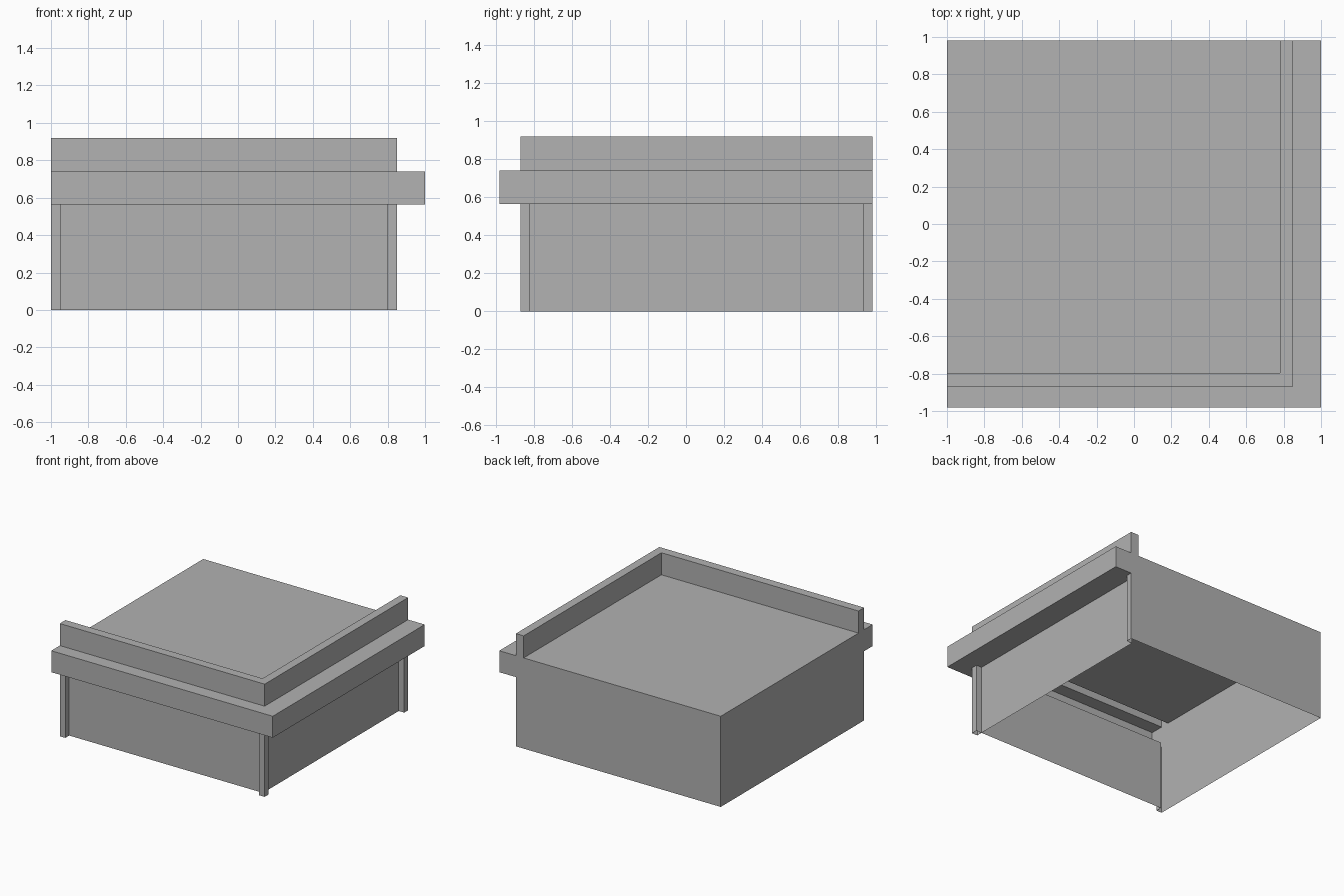
import bpy

cube = bpy.data.objects.get("Cube")
if cube:
    bpy.data.objects.remove(cube, do_unlink=True)

# Main dimensions
LEFT, BACK = -1.0, 0.98
RIGHT, FRONT = 0.85, -0.87
ROOF, LEDGE = 0.74, 0.565
POST = 0.05

grey = bpy.data.materials.new("plain_grey")
grey.use_nodes = True
grey.diffuse_color = (0.445, 0.445, 0.445, 1)
grey.node_tree.nodes["Principled BSDF"].inputs["Base Color"].default_value = grey.diffuse_color


def add_part(name, polygons):
    """Make an object from a list of polygons, each a list of points."""
    verts, faces, index = [], [], {}
    for poly in polygons:
        face = []
        for p in poly:
            if p not in index:
                index[p] = len(verts)
                verts.append(p)
            face.append(index[p])
        faces.append(face)
    mesh = bpy.data.meshes.new(name)
    mesh.from_pydata(verts, [], faces)
    mesh.materials.append(grey)
    obj = bpy.data.objects.new(name, mesh)
    bpy.context.collection.objects.link(obj)
    return obj


# Parapet and ledge profile: side x, front y, height
profile = [
    (0.78, -0.797, ROOF), (0.78, -0.797, 0.92),
    (RIGHT, FRONT, 0.92), (RIGHT, FRONT, ROOF),
    (1.0, BACK * -1, ROOF), (1.0, BACK * -1, LEDGE),
    (RIGHT, FRONT, LEDGE),
]

# Sweep the profile along the front and the right side
trim = []
for (x0, y0, z0), (x1, y1, z1) in zip(profile, profile[1:]):
    trim.append([(LEFT, y0, z0), (LEFT, y1, z1), (x1, y1, z1), (x0, y0, z0)])
    trim.append([(x0, y0, z0), (x1, y1, z1), (x1, BACK, z1), (x0, BACK, z0)])
add_part("parapet_and_ledge", trim)

# Flat roof inside the parapet
rx, ry, _ = profile[0]
add_part("roof", [[(LEFT, ry, ROOF), (rx, ry, ROOF), (rx, BACK, ROOF), (LEFT, BACK, ROOF)]])

# Recessed front and right walls with corner posts, as one folded strip
ix, iy = RIGHT - POST, FRONT + POST
path = [
    (LEFT, FRONT), (LEFT + POST, FRONT), (LEFT + POST, iy), (ix, iy),
    (ix, FRONT), (RIGHT, FRONT), (RIGHT, iy), (ix, iy),
    (ix, BACK - POST), (RIGHT, BACK - POST), (RIGHT, BACK),
]
add_part("recessed_walls", [
    [(*a, 0.0), (*b, 0.0), (*b, LEDGE), (*a, LEDGE)] for a, b in zip(path, path[1:])
])

# Undersides over the wall recesses
recesses = [(LEFT + POST, FRONT, ix, iy), (ix, iy, RIGHT, BACK - POST)]
add_part("recess_soffits", [
    [(x0, y0, LEDGE), (x0, y1, LEDGE), (x1, y1, LEDGE), (x1, y0, LEDGE)]
    for x0, y0, x1, y1 in recesses
])

# Flat end walls that follow the profile outline
add_part("back_wall", [
    [(LEFT, BACK, 0.0), (LEFT, BACK, ROOF)]
    + [(x, BACK, z) for x, y, z in profile] + [(RIGHT, BACK, 0.0)]
])
add_part("side_wall", [
    [(LEFT, BACK, 0.0), (LEFT, FRONT, 0.0)]
    + [(LEFT, y, z) for x, y, z in reversed(profile)] + [(LEFT, BACK, ROOF)]
])
